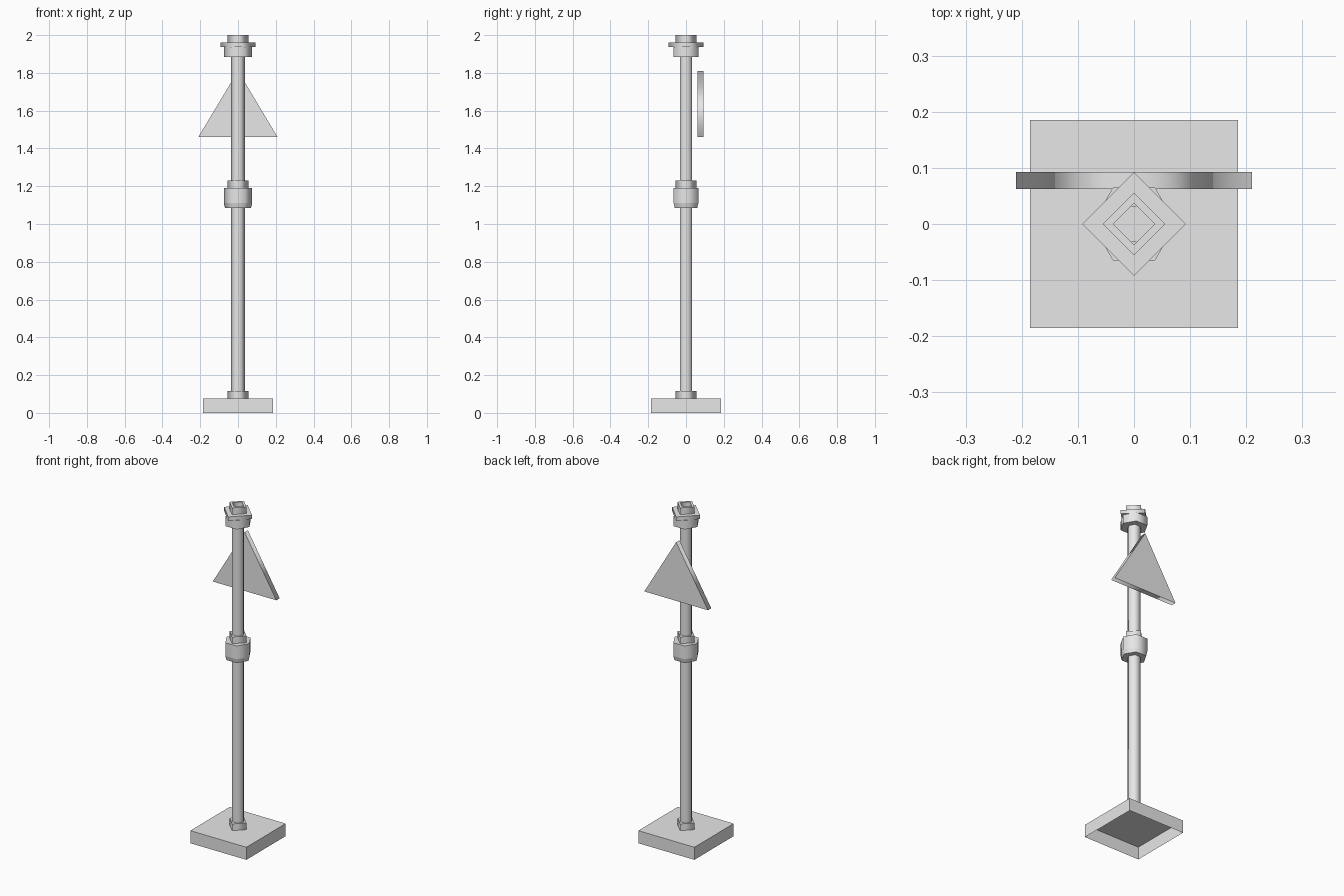
import bpy, bmesh, math
from mathutils import Matrix, Vector

cube = bpy.data.objects.get("Cube")
if cube:
    bpy.data.objects.remove(cube, do_unlink=True)

grey = bpy.data.materials.new("plain_grey")
grey.diffuse_color = (0.8, 0.8, 0.8, 1)
grey.use_nodes = True
grey.node_tree.nodes["Principled BSDF"].inputs["Base Color"].default_value = (0.8, 0.8, 0.8, 1)


def finish(name, bm):
    mesh = bpy.data.meshes.new(name)
    bm.to_mesh(mesh)
    bm.free()
    mesh.materials.append(grey)
    obj = bpy.data.objects.new(name, mesh)
    bpy.context.collection.objects.link(obj)
    return obj


def prism(name, sides, radius, z0, z1, hole=0.0, top=None):
    """Upright prism with a corner on +x; smooth sides, flat caps, optional hole."""
    bm = bmesh.new()
    top = top or radius

    def loop(r, z):
        return [bm.verts.new((r * math.cos(math.tau * i / sides),
                              r * math.sin(math.tau * i / sides), z)) for i in range(sides)]

    def bridge(a, b, smooth):
        for i in range(sides):
            j = (i + 1) % sides
            bm.faces.new((a[i], a[j], b[j], b[i])).smooth = smooth

    low, high = loop(radius, z0), loop(top, z1)
    bridge(low, high, True)
    if hole:
        hole_low, hole_high = loop(hole, z0), loop(hole, z1)
        bridge(high, hole_high, False)
        bridge(hole_high, hole_low, True)
        bridge(hole_low, low, False)
    else:
        bm.faces.new(high)
        bm.faces.new(low[::-1])
    return finish(name, bm)


# Square base, open underneath
bm = bmesh.new()
bmesh.ops.create_cube(bm, size=1, matrix=Matrix.Translation((0, 0, 0.0375))
                      @ Matrix.Diagonal((0.37, 0.37, 0.075, 1)))
bottom = [f for f in bm.faces if f.normal.z < -0.5]
bmesh.ops.delete(bm, geom=bottom, context='FACES_ONLY')
finish("base", bm)

# Pole and the ring at its foot
POLE = 0.037
prism("pole", 6, POLE, 0.075, 1.965)
prism("foot_ring", 4, 0.056, 0.075, 0.115)

# Middle joint
prism("middle_collar", 6, 0.069, 1.085, 1.11, top=0.075)
prism("middle_collar_upper", 6, 0.075, 1.11, 1.19)
prism("middle_ring", 4, 0.056, 1.19, 1.23)

# Head of the pole
prism("top_collar", 6, 0.075, 1.885, 1.937)
prism("top_flange", 4, 0.092, 1.937, 1.96)
prism("top_ring", 4, 0.056, 1.96, 2.0, hole=POLE)

# Triangular sign plate behind the pole
sign = prism("sign_plate", 3, 1.0, -0.0155, 0.0155)
sign.data.transform(Matrix.Translation((0, 0.0775, 1.46))
                    @ Matrix.Diagonal((0.21 / math.sin(math.tau / 3), 1, 0.35 / 1.5, 1))
                    @ Matrix.Translation((0, 0, 0.5))
                    @ Matrix.Rotation(math.radians(90), 4, 'X')
                    @ Matrix.Rotation(math.radians(90), 4, 'Z'))
